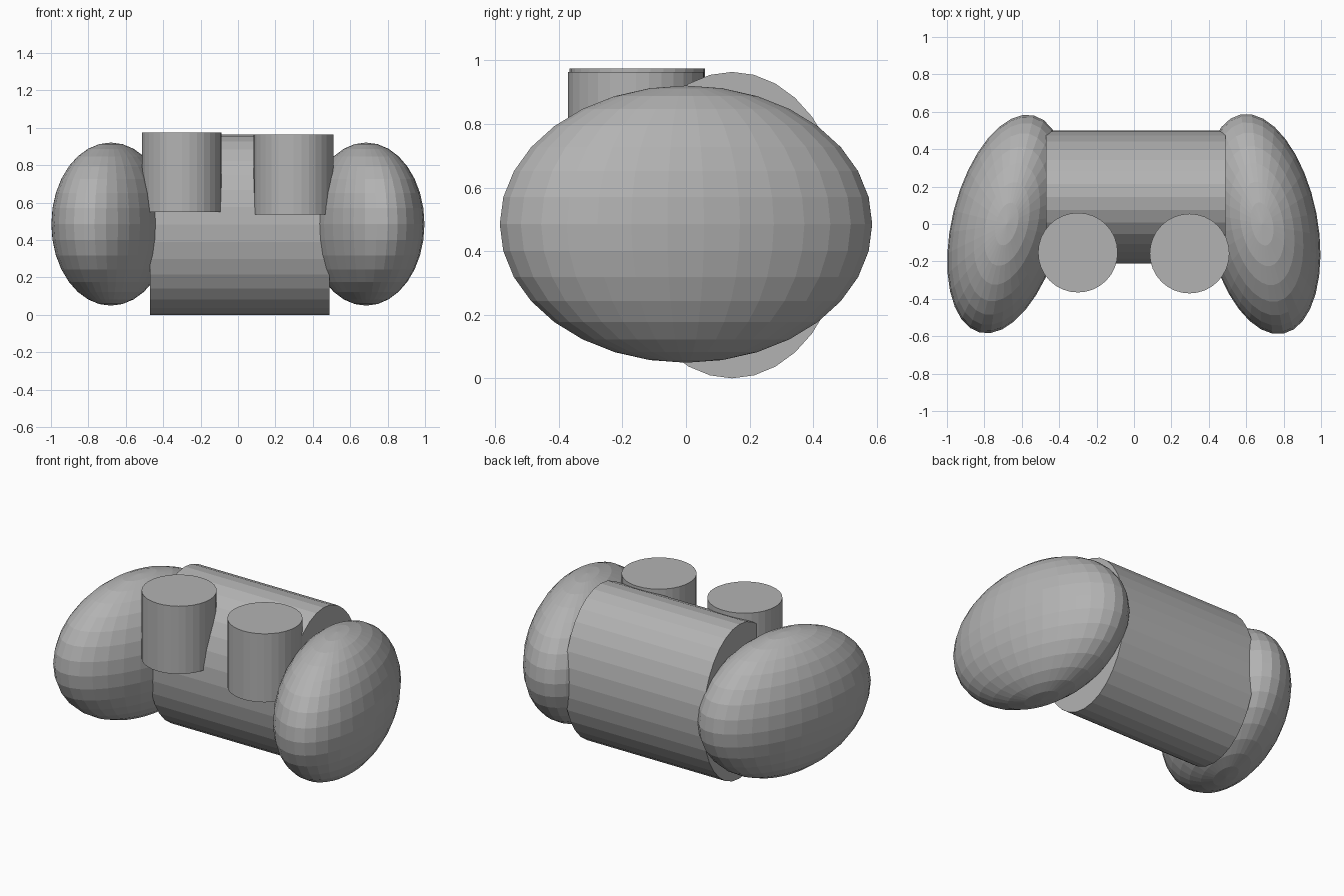
import bpy, math

if "Cube" in bpy.data.objects:
    bpy.data.objects.remove(bpy.data.objects["Cube"])

grey = bpy.data.materials.new("plain grey")
grey.diffuse_color = (0.45, 0.45, 0.45, 1)
grey.use_nodes = True
grey.node_tree.nodes["Principled BSDF"].inputs["Base Color"].default_value = grey.diffuse_color


def finish(name):
    ob = bpy.context.object
    ob.name = name
    ob.data.materials.append(grey)
    return ob


def ellipsoid(name, x, radii, turn):
    bpy.ops.mesh.primitive_uv_sphere_add(segments=32, ring_count=16, radius=1,
                                         location=(x, 0, 0.485),
                                         rotation=(0, 0, math.radians(turn)))
    finish(name).scale = radii


def post(name, x, y, z0, z1):
    bpy.ops.mesh.primitive_cylinder_add(vertices=32, radius=0.213, depth=z1 - z0,
                                        location=(x, y, (z0 + z1) / 2))
    finish(name)


# Horizontal barrel, slightly flattened front to back
bpy.ops.mesh.primitive_cylinder_add(vertices=32, radius=1, depth=0.96,
                                    location=(0.01, 0.145, 0.482),
                                    rotation=(0, math.pi / 2, 0))
finish("barrel").scale = (0.482, 0.356, 1)

# Toed-out side pods
ellipsoid("left_pod", -0.68, (0.293, 0.598, 0.436), -14)
ellipsoid("right_pod", 0.685, (0.296, 0.597, 0.436), 11)

# Upright posts at the front
post("left_post", -0.30, -0.153, 0.55, 0.974)
post("right_post", 0.297, -0.158, 0.535, 0.963)
